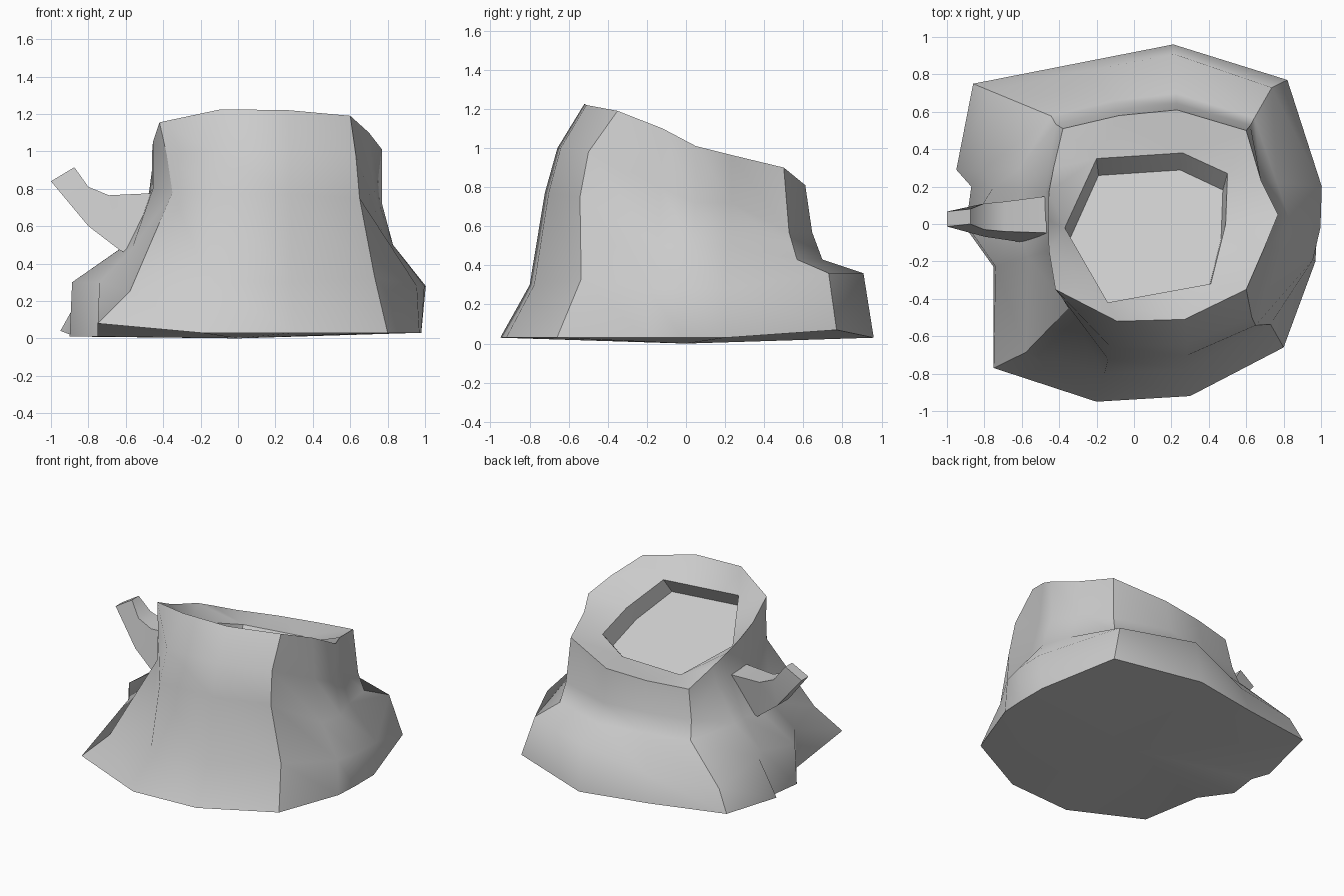
import bpy, bmesh, math
from mathutils import Vector

old = bpy.data.objects.get("Cube")
if old:
    bpy.data.objects.remove(old)

grey = bpy.data.materials.new("plain grey")
grey.use_nodes = True
colour = (0.6, 0.6, 0.6, 1)
grey.diffuse_color = colour
grey.node_tree.nodes["Principled BSDF"].inputs["Base Color"].default_value = colour


def hollow_height(x, y):
    """Height of the hollow's slanted mouth, sunk a little below the rim."""
    return .92 + .08 * x - .36 * y


def loft(bm, rings):
    """Join neighbouring closed rings of vertices with quads."""
    for lower, upper in zip(rings, rings[1:]):
        count = len(lower)
        for i in range(count):
            j = (i + 1) % count
            bm.faces.new((lower[i], lower[j], upper[j], upper[i]))


def ring_edges(bm, ring):
    return [bm.edges.get((a, b)) for a, b in zip(ring, ring[1:] + ring[:1])]


def finish(bm, name, angle):
    bmesh.ops.recalc_face_normals(bm, faces=bm.faces)
    mesh = bpy.data.meshes.new(name)
    bm.to_mesh(mesh)
    bm.free()
    mesh.materials.append(grey)
    obj = bpy.data.objects.new(name, mesh)
    bpy.context.collection.objects.link(obj)
    bpy.ops.object.select_all(action='DESELECT')
    obj.select_set(True)
    bpy.context.view_layer.objects.active = obj
    bpy.ops.object.shade_smooth_by_angle(angle=math.radians(angle), keep_sharp_edges=True)


# Flare profiles: share of the way from rim to base in x and y, and height
FLARES = {
    "corner": ((-.12, .12, .98), (-.21, .24, .78), (.48, .8, .25)),
    "front": ((.32, .32, 1), (.45, .47, .77), (.62, .65, .3)),
    "ridge": ((.15, .48, .98), (.25, .62, .75), (.65, .6, .33)),
    "bulge": ((.1, .1, .8), (.35, .3, .5), (.95, .9, .28)),
    "right": ((0, 0, .72), (.28, .3, .5), (1.08, 1, .28)),
    "back": ((.1, .1, .57), (.2, .25, .43), (.62, .85, .36)),
    "heel": ((.08, .1, .57), (.13, .28, .44), (.82, .85, .22)),
    "root": ((.05, 0, .78), (.35, .3, .5), (.72, .8, .3)),
    "left": ((0, 0, .8), (.38, .4, .48), (.97, .95, .3)),
}

# Trunk columns: rim x, y, z, base x, y, z, flare
COLUMNS = [
    (-.42, -.35, 1.155, -.75, -.77, .08, "corner"),
    (-.09, -.52, 1.225, -.2, -.95, .03, "front"),
    (.27, -.51, 1.22, .3, -.92, .03, "front"),
    (.6, -.35, 1.19, .8, -.66, .03, "ridge"),
    (.7, -.12, 1.1, .97, -.2, .03, "bulge"),
    (.77, .05, 1.01, .98, -.02, .03, "right"),
    (.68, .23, .965, .98, .2, .03, "right"),
    (.6, .5, .9, .82, .77, .07, "back"),
    (.23, .61, .81, .21, .96, .03, "back"),
    (-.08, .58, .79, -.3, .86, .04, "heel"),
    (-.38, .51, .78, -.86, .75, .07, "heel"),
    (-.43, .3, .88, -.95, .29, .04, "root"),
    (-.455, .17, .94, -.87, .2, .01, "root"),
    (-.46, .02, .99, -.9, -.02, .01, "left"),
    (-.455, -.14, 1.05, -.75, -.23, .01, "left"),
]

# Columns that form crisp ridges
RIDGES = (0, 3, 7, 10)

# Outline of the hollow in the cut
HOLLOW = [(-.2, .35), (.26, .38), (.5, .27), (.49, 0),
          (.41, -.32), (-.14, -.42), (-.37, -.02)]

# Stump: flared trunk, slanted rim, hollow and underside
bm = bmesh.new()
paths = []
for rx, ry, rz, bx, by, bz, flare in COLUMNS:
    path = [(rx, ry, rz)]
    path += [(rx + (bx - rx) * u, ry + (by - ry) * v, z) for u, v, z in FLARES[flare]]
    path.append((bx, by, bz))
    paths.append([bm.verts.new(p) for p in path])
rings = [list(ring) for ring in zip(*paths)]
loft(bm, rings)

mouth = [bm.verts.new((x, y, hollow_height(x, y))) for x, y in HOLLOW]
floor = [bm.verts.new((x * .95, y * .97 - .08, hollow_height(x, y) - .11)) for x, y in HOLLOW]
loft(bm, [mouth, floor])
bm.faces.new(floor)
bmesh.ops.triangle_fill(bm, use_beauty=True,
                        edges=ring_edges(bm, rings[0]) + ring_edges(bm, mouth))

centre = bm.verts.new((0, 0, 0))
base = rings[-1]
for a, b in zip(base, base[1:] + base[:1]):
    bm.faces.new((a, b, centre))

# Crisp edges along the rim, hollow, base and ridges
crisp = [e for ring in (rings[0], mouth, floor, base) for e in ring_edges(bm, ring)]
crisp += [bm.edges.get(pair) for i in RIDGES for pair in zip(paths[i], paths[i][1:])]
for edge in crisp:
    edge.smooth = False
finish(bm, "tree_stump", 60)

# Branch stub: upper x, z, lower x, z, front y, back y
SECTIONS = [
    (-.38, .78, -.38, .36, -.05, .16),
    (-.69, .765, -.63, .47, -.04, .12),
    (-.8, .81, -.8, .6, -.03, .11),
    (-.875, .915, -1, .84, 0, .08),
]
bm = bmesh.new()
rings = []
for ux, uz, lx, lz, front, back in SECTIONS:
    lean = (uz - lz) * .18
    corners = [(ux, front, uz), (ux, back, uz),
               (lx, back - lean, lz), (lx, front - lean, lz)]
    rings.append([bm.verts.new(Vector(c)) for c in corners])
loft(bm, rings)
for end in (rings[0], rings[-1]):
    bm.faces.new(end)
finish(bm, "branch_stub", 38)
